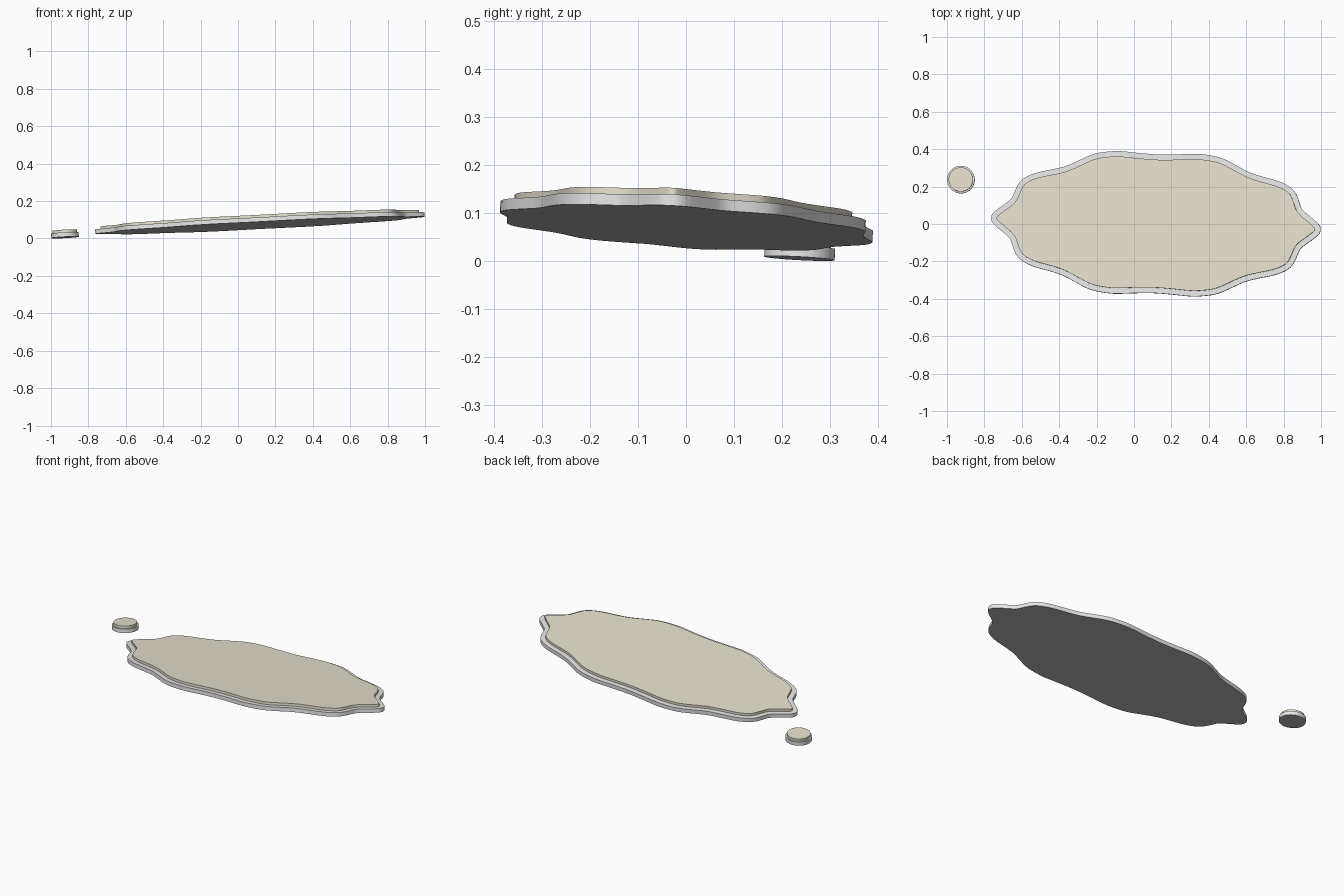
import bpy, bmesh, math
from mathutils import Vector, Matrix

if "Cube" in bpy.data.objects:
    bpy.data.objects.remove(bpy.data.objects["Cube"])


def material(name, rgb):
    m = bpy.data.materials.new(name)
    m.diffuse_color = (*rgb, 1)
    m.use_nodes = True
    m.node_tree.nodes["Principled BSDF"].inputs["Base Color"].default_value = m.diffuse_color
    return m


CREAM = material("cream", (0.79, 0.75, 0.63))
GREY = material("light_grey", (0.8, 0.8, 0.8))
UNDER = material("mid_grey", (0.52, 0.52, 0.52))

# Common tilted plane that every part lies on
NORMAL = Vector((-0.05, 0.053, 1)).normalized()
TILT = Matrix.Translation((0, 0, 0.0645)) @ \
    Vector((0, 0, 1)).rotation_difference(NORMAL).to_matrix().to_4x4()

# One quarter of the wavy outline, from the right tip to the middle of the back
QUARTER = [(.882, 0), (.875, .024), (.85, .048), (.815, .075), (.78, .105),
           (.764, .14), (.75, .175), (.727, .209), (.685, .236), (.63, .256),
           (.55, .275), (.485, .295), (.41, .332), (.36, .356), (.31, .371),
           (.23, .381), (.17, .380), (.1, .375), (0, .371)]


def mirrored(quarter):
    half = quarter + [(-x, y) for x, y in reversed(quarter[:-1])]
    return [Vector(p) for p in half + [(-x, -y) for x, y in half[1:-1]]]


def smoothed(pts, steps=3):
    """Closed Catmull-Rom curve through the points."""
    out, n = [], len(pts)
    for i in range(n):
        a, b, c, d = (pts[(i + k) % n] for k in (-1, 0, 1, 2))
        for s in range(steps):
            t = s / steps
            out.append(0.5 * (2 * b + (c - a) * t + (2 * a - 5 * b + 4 * c - d) * t * t
                              + (3 * b - a - 3 * c + d) * t ** 3))
    return out


def inset(pts, dist):
    """Shift each point inwards along the curve normal."""
    out, n = [], len(pts)
    for i, p in enumerate(pts):
        t = (pts[(i + 1) % n] - pts[i - 1]).normalized()
        out.append(p + dist * Vector((-t.y, t.x)))
    return out


def slab(name, pts, low, high, mats):
    """Flat extruded plate; the underside takes the last material."""
    bm = bmesh.new()
    lo = [bm.verts.new((p.x, p.y, low)) for p in pts]
    hi = [bm.verts.new((p.x, p.y, high)) for p in pts]
    bm.faces.new(hi)
    under = bm.faces.new(lo[::-1])
    under.material_index = len(mats) - 1
    n = len(pts)
    for i in range(n):
        j = (i + 1) % n
        bm.faces.new((lo[i], lo[j], hi[j], hi[i]))
    bm.transform(TILT)
    me = bpy.data.meshes.new(name)
    bm.to_mesh(me)
    bm.free()
    ob = bpy.data.objects.new(name, me)
    bpy.context.collection.objects.link(ob)
    for m in mats:
        me.materials.append(m)
    bpy.context.view_layer.objects.active = ob
    ob.select_set(True)
    bpy.ops.object.shade_smooth_by_angle(angle=math.radians(35))
    ob.select_set(False)


def circle(x, y, r, n=48):
    return [Vector((x + r * math.cos(a), y + r * math.sin(a)))
            for a in (2 * math.pi * i / n for i in range(n))]


# Large wavy plaque, turned slightly about the vertical
turn = Matrix.Rotation(math.radians(-2.1), 2)
outline = [turn @ p + Vector((0.118, 0.0)) for p in smoothed(mirrored(QUARTER))]
slab("plaque_base", outline, 0, 0.0235, [GREY, UNDER])
slab("plaque_top", inset(outline, 0.029), 0.0235, 0.0385, [CREAM])

# Small round button beside it
slab("button_base", circle(-0.926, 0.238, 0.0735), 0, 0.0235, [GREY, UNDER])
slab("button_top", circle(-0.926, 0.238, 0.065), 0.0235, 0.0385, [CREAM])
